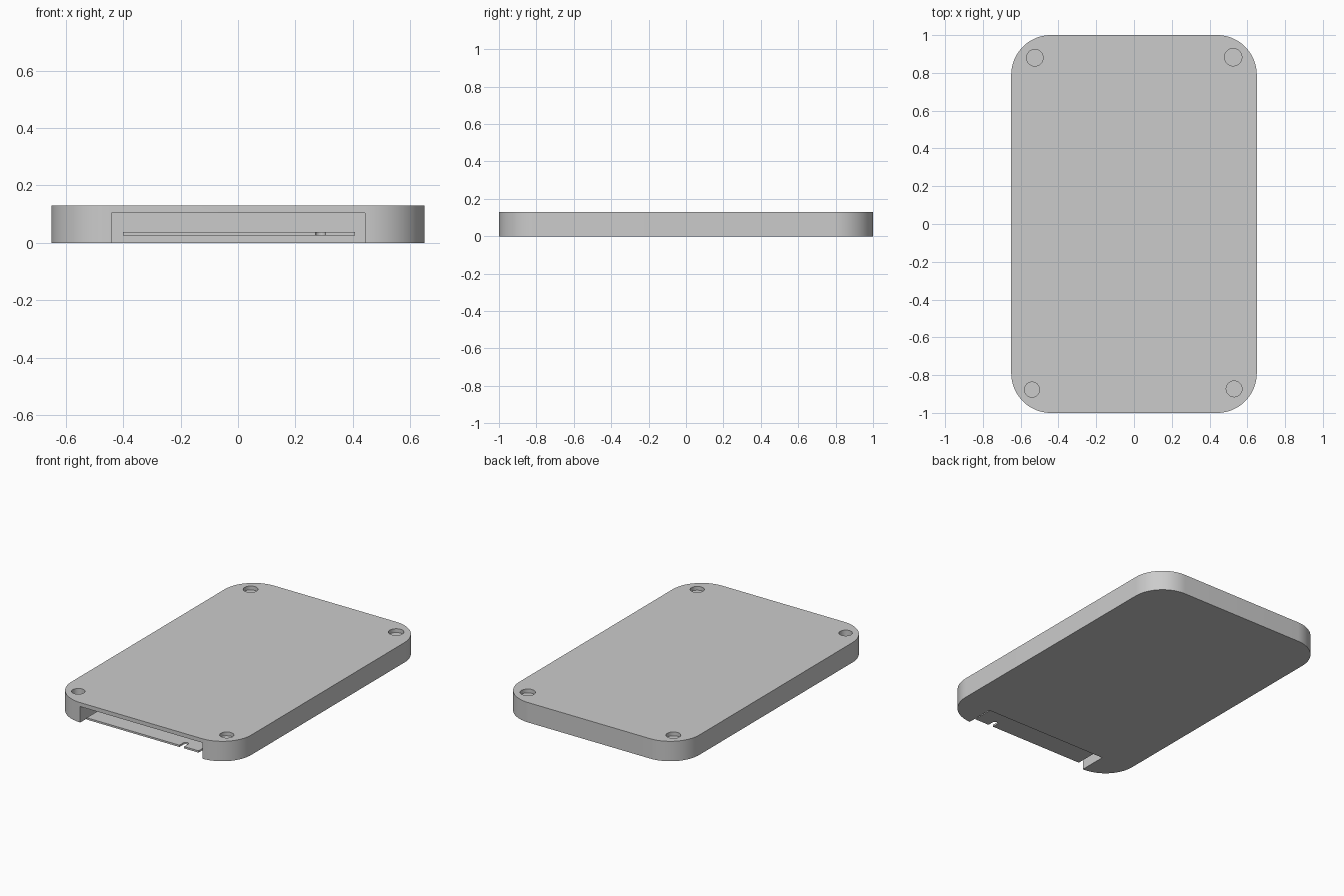
import bpy, bmesh, math

if "Cube" in bpy.data.objects:
    bpy.data.objects.remove(bpy.data.objects["Cube"])


def prism(name, points, z0, z1):
    """Extrude an xy outline from z0 to z1."""
    bm = bmesh.new()
    bottom = bm.faces.new([bm.verts.new((x, y, z0)) for x, y in points])
    top = bmesh.ops.extrude_face_region(bm, geom=[bottom])["geom"]
    for v in (g for g in top if isinstance(g, bmesh.types.BMVert)):
        v.co.z = z1
    bmesh.ops.recalc_face_normals(bm, faces=bm.faces[:])
    mesh = bpy.data.meshes.new(name)
    bm.to_mesh(mesh)
    bm.free()
    obj = bpy.data.objects.new(name, mesh)
    bpy.context.collection.objects.link(obj)
    return obj


def arc(cx, cy, r, a0, a1, n):
    return [(cx + r * math.cos(math.radians(a0 + (a1 - a0) * i / n)),
             cy + r * math.sin(math.radians(a0 + (a1 - a0) * i / n))) for i in range(n + 1)]


def rect(x0, x1, y0, y1):
    return [(x0, y0), (x1, y0), (x1, y1), (x0, y1)]


def cut(target, cutter):
    cutter.hide_render = True
    mod = target.modifiers.new("cut", "BOOLEAN")
    mod.operation = "DIFFERENCE"
    mod.solver = "EXACT"
    mod.object = cutter
    bpy.context.view_layer.objects.active = target
    bpy.ops.object.modifier_apply(modifier=mod.name)
    bpy.data.objects.remove(cutter)


# Rounded slab case
W, L, H, R = 0.65, 1.0, 0.13, 0.21
outline = []
for i, (sx, sy) in enumerate([(1, 1), (-1, 1), (-1, -1), (1, -1)]):
    outline += arc(sx * (W - R), sy * (L - R), R, 90 * i, 90 * i + 90, 20)
case = prism("case", outline, 0, H)

# Connector bay, open at the front and the bottom
BAY_BACK = -0.82
cut(case, prism("bay_cutter", rect(-0.44, 0.442, -1.2, BAY_BACK), -0.1, 0.104))

# Recessed screw holes: x, y, radius, depth
for x, y, r, d in [(-0.525, 0.88, 0.044, 0.025), (0.525, 0.883, 0.046, 0.025),
                   (-0.54, -0.877, 0.040, 0.05), (0.53, -0.873, 0.042, 0.025)]:
    cut(case, prism("hole_cutter", arc(x, y, r, 0, 360, 32)[:-1], H - d, H + 0.1))

bpy.ops.object.select_all(action="DESELECT")
case.select_set(True)
bpy.context.view_layer.objects.active = case
bpy.ops.object.shade_smooth_by_angle(angle=math.radians(30))

# Thin connector board with a round-ended key notch in its front edge
F = -0.99
notch = arc(0.287, F + 0.04, 0.017, 180, 0, 8)
prism("connector_board",
      [(-0.40, F), (0.27, F)] + notch + [(0.304, F), (0.408, F),
       (0.408, BAY_BACK + 0.01), (-0.40, BAY_BACK + 0.01)], 0.026, 0.038)
